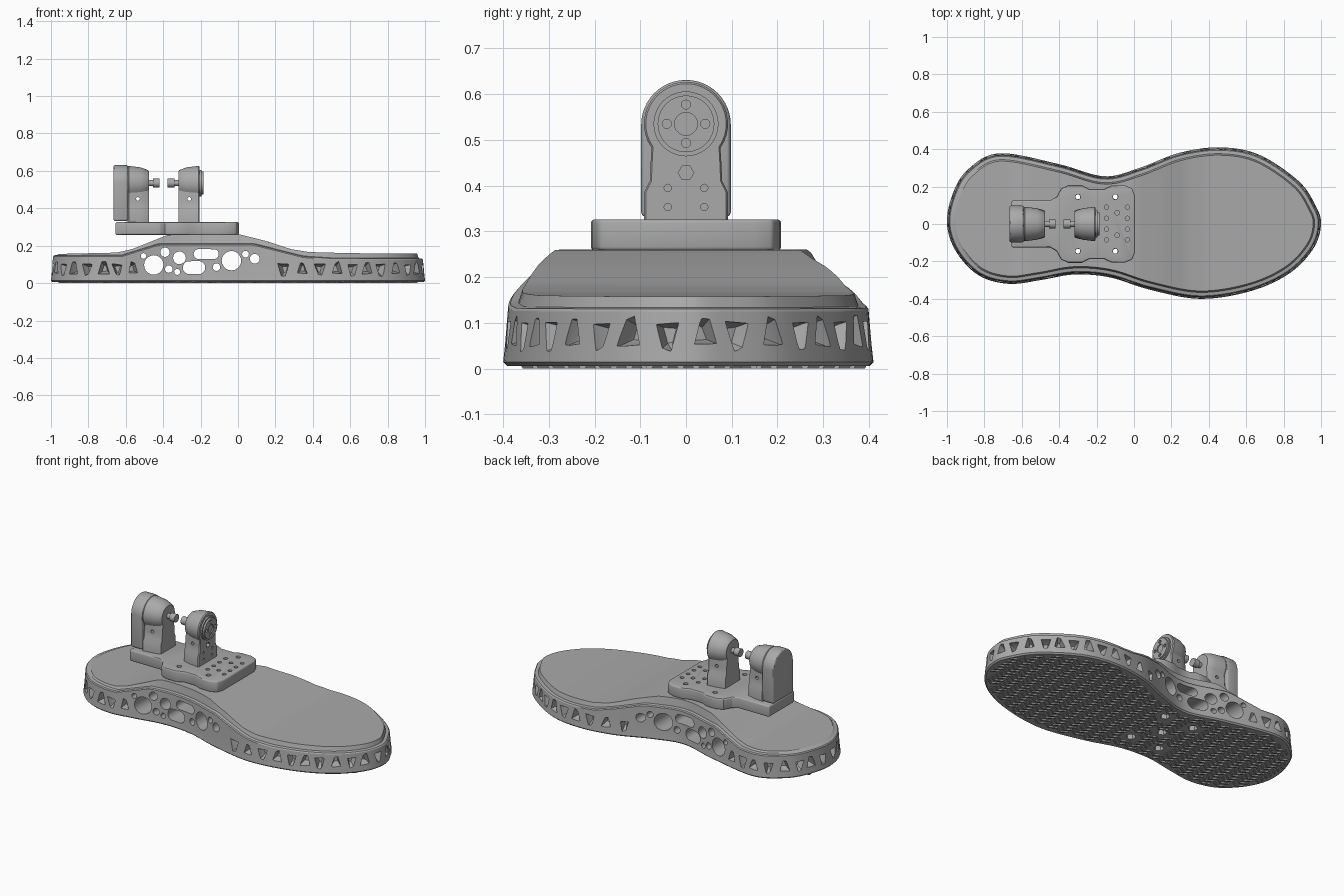
import bpy, bmesh, math, random
from mathutils import Matrix, Vector

random.seed(4)
if "Cube" in bpy.data.objects:
    bpy.data.objects.remove(bpy.data.objects["Cube"])

grey = bpy.data.materials.new("mid_grey")
grey.use_nodes = True
grey.diffuse_color = (0.4, 0.4, 0.4, 1)
grey.node_tree.nodes["Principled BSDF"].inputs["Base Color"].default_value = (0.4, 0.4, 0.4, 1)


def finish(name, bm, bevel=0, angle=30):
    bmesh.ops.recalc_face_normals(bm, faces=bm.faces)
    mesh = bpy.data.meshes.new(name)
    bm.to_mesh(mesh)
    bm.free()
    mesh.materials.append(grey)
    ob = bpy.data.objects.new(name, mesh)
    bpy.context.collection.objects.link(ob)
    if bevel:
        mod = ob.modifiers.new("bevel", "BEVEL")
        mod.width, mod.segments, mod.limit_method = bevel, 3, "ANGLE"
        mod.angle_limit = math.radians(40)
        apply(ob, mod)
    smooth(ob, angle)
    return ob


def select(ob):
    bpy.ops.object.select_all(action="DESELECT")
    ob.select_set(True)
    bpy.context.view_layer.objects.active = ob


def apply(ob, mod):
    select(ob)
    bpy.ops.object.modifier_apply(modifier=mod.name)


def smooth(ob, angle=30):
    select(ob)
    bpy.ops.object.shade_smooth_by_angle(angle=math.radians(angle))


def cut(ob, bm):
    cutter = finish("cutter", bm)
    cutter.hide_render = True
    mod = ob.modifiers.new("cut", "BOOLEAN")
    mod.operation, mod.solver, mod.object = "DIFFERENCE", "EXACT", cutter
    mod.use_self = True
    apply(ob, mod)
    bpy.data.objects.remove(cutter)
    smooth(ob)


def rod(bm, axis, centre, r, length, sides=24, wide=0):
    """Cylinder along an axis; wide stretches it in x into a capsule."""
    turn = {"X": Matrix.Rotation(math.pi / 2, 4, "Y"),
            "Y": Matrix.Rotation(math.pi / 2, 4, "X"), "Z": Matrix()}[axis]
    made = bmesh.ops.create_cone(bm, cap_ends=True, segments=sides, radius1=r, radius2=r,
                                 depth=length, matrix=Matrix.Translation(centre) @ turn)
    for v in made["verts"]:
        v.co.x += math.copysign(wide, v.co.x - centre[0])


def loft(bm, rings, caps=True):
    vs = [[bm.verts.new(p) for p in ring] for ring in rings]
    n = len(vs[0])
    for a, b in zip(vs, vs[1:]):
        for i in range(n):
            bm.faces.new((a[i], a[(i + 1) % n], b[(i + 1) % n], b[i]))
    if caps:
        bm.faces.new(vs[0])
        bm.faces.new(vs[-1])
    return vs


def lerp(table, x):
    for (x0, y0), (x1, y1) in zip(table, table[1:]):
        if x <= x1:
            return y0 + (y1 - y0) * max(0, (x - x0) / (x1 - x0))
    return table[-1][1]


# Footprint outline: a closed smooth curve resampled at paired x stations
inner_side = [(-1, 0), (-.97, .16), (-.89, .29), (-.72, .378), (-.4, .32), (-.16, .255), (.03, .3),
              (.24, .38), (.46, .41), (.67, .37), (.88, .23), (.97, .1), (1, 0)]
outer_side = [(.96, -.13), (.83, -.265), (.62, -.36), (.35, -.4), (.08, -.35), (-.13, -.285),
              (-.32, -.27), (-.5, -.3), (-.67, -.32), (-.83, -.275), (-.95, -.15)]
knots = [Vector(p) for p in inner_side + outer_side]
dense = []
for i in range(len(knots)):
    a, b, c, d = (knots[(i + k) % len(knots)] for k in (-1, 0, 1, 2))
    for s in range(12):
        t = s / 12
        dense.append((2 * b + (c - a) * t + (2 * a - 5 * b + 4 * c - d) * t * t
                      + (3 * b - a - 3 * c + d) * t ** 3) / 2)
split = 12 * (len(inner_side) - 1)
upper = sorted((p.x, p.y) for p in dense[:split + 1])
lower = sorted((p.x, p.y) for p in dense[split:] + dense[:1])
N = 90
xs = [-math.cos(math.pi * i / N) for i in range(N + 1)]
loop = [Vector((x, lerp(upper, x))) for x in xs]
loop += [Vector((x, lerp(lower, x))) for x in reversed(xs[1:-1])]
normals = []
for i in range(len(loop)):
    t = (loop[(i + 1) % len(loop)] - loop[i - 1]).normalized()
    normals.append(Vector((-t.y, t.x)))

band_z = [(-1, .148), (-.62, .148), (-.42, .21), (.08, .21), (.35, .142), (.5, .132), (1, .13)]
top_z = [(-1, .155), (-.65, .163), (-.57, .18), (-.37, .26), (.01, .26), (.15, .225),
         (.28, .182), (.38, .166), (.6, .16), (1, .157)]


def ring(inset, height):
    pts = [p - n * inset for p, n in zip(loop, normals)]
    return [(p.x, p.y, height(p.x)) for p in pts]


# Sole body: outer band, ledge and raised footbed
bm = bmesh.new()
vs = loft(bm, [ring(.008, lambda x: .006), ring(0, lambda x: .014),
               ring(.004, lambda x: .05), ring(.011, lambda x: lerp(band_z, x) - .006),
               ring(.016, lambda x: lerp(band_z, x)), ring(.034, lambda x: lerp(band_z, x) + .003),
               ring(.042, lambda x: lerp(top_z, x))], caps=False)
for r in (vs[0], vs[-1]):
    for i in range(N):
        quad = [r[i], r[i + 1], r[-i - 1], r[-i]]
        bm.faces.new(list(dict.fromkeys(quad)))
sole = finish("sole", bm)

# Round and slotted openings right through the arch: x, z, radius, stretch
bm = bmesh.new()
for x, z, r, wide in [(-.45, .097, .052, 0), (-.035, .12, .052, 0), (-.313, .135, .034, 0),
                      (-.17, .155, .027, .04), (-.235, .083, .035, .025), (-.39, .165, .025, 0),
                      (-.37, .075, .02, 0), (-.325, .06, .016, 0), (-.115, .085, .02, 0),
                      (.04, .155, .018, 0), (.09, .13, .026, 0), (-.505, .145, .015, 0)]:
    rod(bm, "Y", (x, 0, z), r, 1.2, 20, wide)
cut(sole, bm)

# Jagged lattice pockets around the rim
bm = bmesh.new()
walked, flip = 0, 1
for i in range(len(loop)):
    walked += (loop[i] - loop[i - 1]).length
    if walked < .074 or -.54 < loop[i].x < .14:
        continue
    walked, flip = 0, -flip
    n = normals[i].to_3d()
    t = Vector((n.y, -n.x, 0))
    pts = []
    for out, size in ((.02, 1), (-.015, .95), (-.05, .5)):
        for s, z in ((-.034, -.03), (.034, -.03), (.012, .042), (-.012, .042)):
            j = random.uniform(.65, 1)
            pts.append(bm.verts.new(loop[i].to_3d() + n * out + t * s * size * j
                                    + Vector((0, 0, .076 + z * flip * size * j))))
    hull = bmesh.ops.convex_hull(bm, input=pts)
    junk = {g for g in hull["geom_interior"] + hull["geom_unused"] if isinstance(g, bmesh.types.BMVert)}
    bmesh.ops.delete(bm, geom=list(junk), context="VERTS")
cut(sole, bm)

# Bolt holes with hexagonal recesses below
bolts = [(x, y) for x in (-.3, -.1) for y in (-.145, .145)]
bm = bmesh.new()
for x, y in bolts:
    rod(bm, "Z", (x, y, .2), .013, 1, 16)
cut(sole, bm)
bm = bmesh.new()
for x, y in bolts + [(-.2, 0)]:
    rod(bm, "Z", (x, y, 0), .028, .09, 6)
cut(sole, bm)

# Zigzag tread ridges
bm = bmesh.new()
step = .04
for row in range(-12, 13):
    for k in range(-25, 25):
        ends = [(x * step, row * .034 + (.012 if x % 2 else -.012)) for x in (k, k + 1)]
        if any(not lerp(lower, x) + .02 < y < lerp(upper, x) - .02 or abs(x) > .97 for x, y in ends):
            continue
        if any(math.hypot(x - bx, y - by) < .045 for x, y in ends for bx, by in bolts + [(-.2, 0)]):
            continue
        loft(bm, [[(x, y - .01, .008), (x, y + .01, .008), (x, y + .005, 0), (x, y - .005, 0)]
                  for x, y in ends])
finish("tread", bm)

# Mounting plate
half = [(-.655, .125), (-.45, .125), (-.415, .145), (-.39, .19), (-.35, .208), (-.28, .208),
        (-.24, .188), (-.16, .188), (-.12, .206), (-.05, .206), (-.01, .19), (.005, .15)]
outline = half + [(x, -y) for x, y in reversed(half)]
bm = bmesh.new()
loft(bm, [[(x, y, z) for x, y in outline] for z in (.258, .326)])
plate = finish("mounting_plate", bm, .008)
bm = bmesh.new()
for x, y in bolts:
    rod(bm, "Z", (x, y, .3), .014, .2, 16)
for x, y in [(x, y) for x in (-.147, -.035) for y in (-.085, -.028, .03, .09)] + [(-.09, -.06), (-.09, .06)]:
    rod(bm, "Z", (x, y, .326), .012, .07, 16)
cut(plate, bm)

# Bearing posts with tapered round heads and a narrowed waist
HUB = .535


def post_ring(x, r, foot):
    arc = [math.radians(-35 + 10 * k) for k in range(26)]
    side = [(foot, .32), (foot, .385), (foot * .86, .41), (foot * .84, .45)]
    pts = side + [(r * math.cos(a), HUB + r * math.sin(a)) for a in arc]
    pts += [(-y, z) for y, z in reversed(side)]
    return [(x, y, z) for y, z in pts]


def post(name, outer, way):
    bm = bmesh.new()
    loft(bm, [post_ring(outer + way * d, r, f) for d, r, f in
              ((0, .088, .088), (.006, .092, .092), (.07, .084, .084), (.108, .07, .074), (.114, .063, .07))])
    ob = finish(name, bm)
    bm = bmesh.new()
    for y in (-.04, .04):
        for z in (.353, .395):
            rod(bm, "X", (outer, y, z), .008, .05, 12)
    rod(bm, "X", (outer, 0, .428), .017, .06, 6)
    rod(bm, "Y", (outer + way * .055, 0, .45), .01, .4, 12)
    cut(ob, bm)
    # Axle stub facing the other post
    bm = bmesh.new()
    end = outer + way * .11
    rod(bm, "X", (end + way * .01, 0, HUB), .016, .03)
    rod(bm, "X", (end + way * .043, 0, HUB), .024, .036)
    finish(name + "_axle", bm)


post("front_post", -.205, -1)
post("rear_post", -.59, 1)

# Bearing cap on the front post
bm = bmesh.new()
rod(bm, "X", (-.202, 0, HUB), .071, .012, 40)
rod(bm, "X", (-.196, 0, HUB), .062, .022, 40)
cap = finish("bearing_cap", bm)
bm = bmesh.new()
rod(bm, "X", (-.185, 0, HUB), .025, .014)
for y, z in ((.042, 0), (-.042, 0), (0, .042), (0, -.042)):
    rod(bm, "X", (-.185, y, HUB + z), .01, .02, 12)
cut(cap, bm)

# Round-topped motor cover behind the rear post
arch = [(.098 * math.cos(math.pi * k / 24), HUB - .002 + .098 * math.sin(math.pi * k / 24)) for k in range(25)]
profile = [(.098, .332)] + arch + [(-.098, .332)]
bm = bmesh.new()
loft(bm, [[(x, y, z) for y, z in profile] for x in (-.666, -.588)])
finish("motor_cover", bm, .01)
